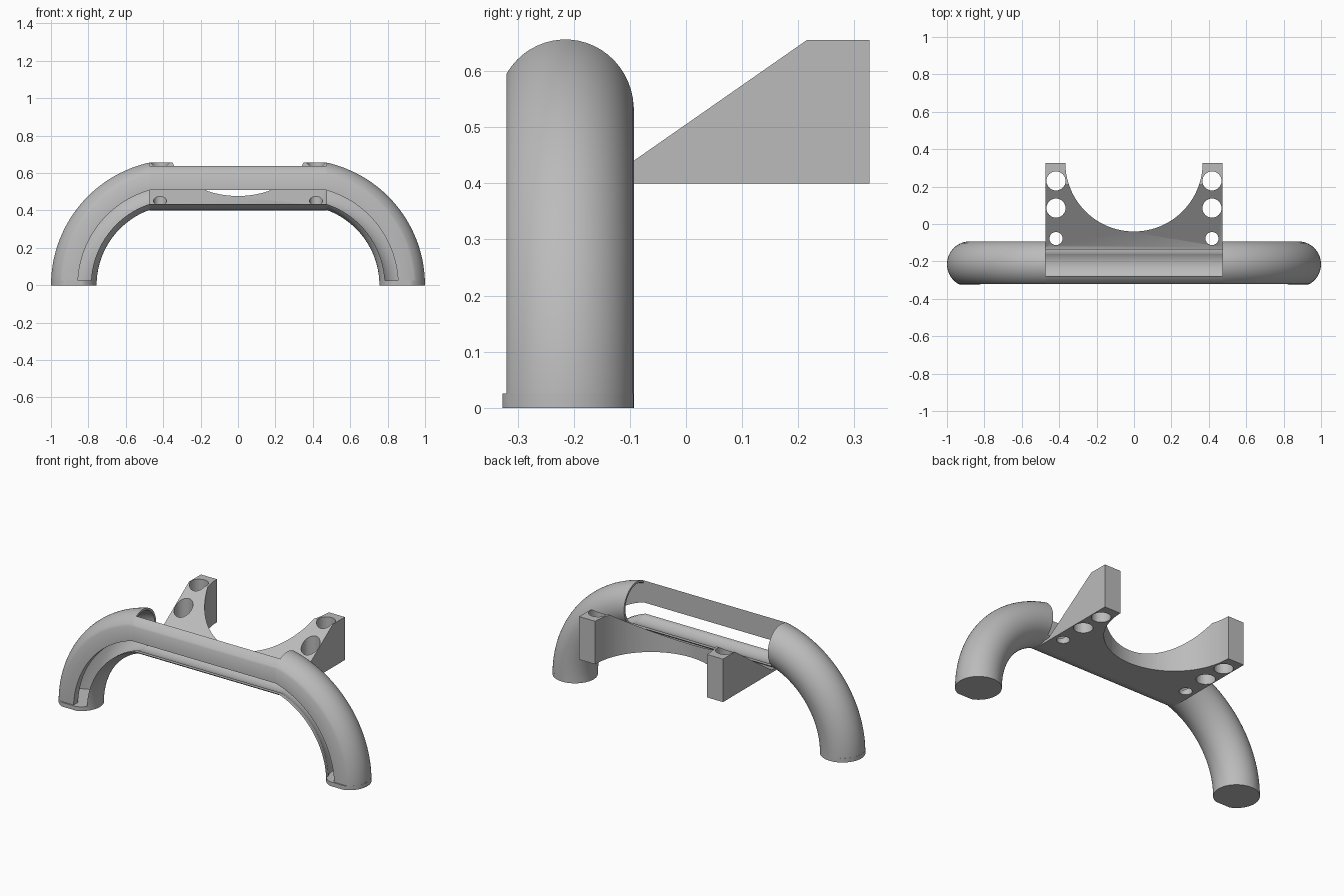
import bpy
import bmesh
from math import sin, cos, acos, asin, sqrt, pi

cube = bpy.data.objects.get("Cube")
if cube:
    bpy.data.objects.remove(cube)

grey = bpy.data.materials.new("plain_grey")
grey.use_nodes = True
grey.diffuse_color = (0.5, 0.5, 0.5, 1)
grey.node_tree.nodes["Principled BSDF"].inputs["Base Color"].default_value = (0.5, 0.5, 0.5, 1)

BEND_X, BEND_R = 0.328, 0.55      # centre and radius of each bent end
TUBE_Y, TUBE_R, BORE_R = -0.215, 0.122, 0.109
FRONT, FRONT_BACK = -0.32, -0.278  # flat front wall
SLOT_TOP, SLOT_LOW = -0.022, -0.092
HALF = 0.472                       # half width of the straight middle


def loft(name, rings, angle=0.6):
    """Skin a list of closed rings and cap both ends."""
    bm = bmesh.new()
    rows = [[bm.verts.new(p) for p in ring] for ring in rings]
    n = len(rows[0])
    for a, b in zip(rows, rows[1:]):
        for j in range(n):
            k = (j + 1) % n
            bm.faces.new((a[j], a[k], b[k], b[j]))
    bm.faces.new(rows[0])
    bm.faces.new(rows[-1][::-1])
    bmesh.ops.recalc_face_normals(bm, faces=bm.faces)
    mesh = bpy.data.meshes.new(name)
    bm.to_mesh(mesh)
    bm.free()
    ob = bpy.data.objects.new(name, mesh)
    bpy.context.collection.objects.link(ob)
    mesh.materials.append(grey)
    smooth(ob, angle)
    return ob


def smooth(ob, angle=0.6):
    bpy.ops.object.select_all(action='DESELECT')
    bpy.context.view_layer.objects.active = ob
    ob.select_set(True)
    bpy.ops.object.shade_smooth_by_angle(angle=angle)


def mirror(ob):
    ob.modifiers.new("mirror", 'MIRROR').use_axis[0] = True


def arc(radius, start, end, n):
    """Arc in the tube section: (radial offset, y); angle 0 is outward, pi/2 is back."""
    return [(radius * cos(start + (end - start) * i / n),
             TUBE_Y + radius * sin(start + (end - start) * i / n)) for i in range(n + 1)]


def straight_z(offset):
    return sqrt((BEND_R + offset) ** 2 - (HALF - BEND_X) ** 2)


def straight(name, section):
    return loft(name, [[(x, y, straight_z(d)) for d, y in section] for x in (-HALF, HALF)])


# Bent hollow ends with a flat front and a slot along the inner side
front_a = asin((FRONT - TUBE_Y) / TUBE_R)
bore_a = asin((FRONT_BACK - TUBE_Y) / BORE_R)
low_out, low_in = acos(SLOT_LOW / TUBE_R), acos(SLOT_LOW / BORE_R)
section = [(SLOT_TOP, FRONT)]
section += arc(TUBE_R, front_a, 2 * pi - low_out, 40)
section += arc(BORE_R, 2 * pi - low_in, bore_a, 40)
section += [(SLOT_TOP, FRONT_BACK)]
STEPS = 32
rings = []
for i in range(STEPS + 1):
    ring = []
    for d, y in section:
        r = BEND_R + d
        a = acos((HALF - BEND_X) / r) * i / STEPS
        ring.append((BEND_X + r * cos(a), y, r * sin(a)))
    rings.append(ring)
mirror(loft("bent_ends", rings))

# Closing caps at the feet
disc = [(BEND_X + BEND_R + d, max(y, -0.327)) for d, y in arc(TUBE_R, 0, 2 * pi, 64)[:-1]]
mirror(loft("foot_caps", [[(x, y, z) for x, y in disc] for z in (0, 0.025)]))

# Straight front bar and the trough below it
bar_back = asin((FRONT_BACK - TUBE_Y) / TUBE_R)
straight("front_bar", [(SLOT_TOP, FRONT)] + arc(TUBE_R, front_a, bar_back, 8)
         + [(SLOT_TOP, FRONT_BACK)])
straight("lower_trough", arc(TUBE_R, low_out, 2 * pi - low_out, 20)
         + arc(BORE_R, 2 * pi - low_in, low_in, 20))

# Rear wedge bracket
side = [(0.327, 0.4), (0.327, 0.655), (0.215, 0.655), (-0.125, 0.418),
        (TUBE_Y, 0.408), (TUBE_Y, 0.4)]
bracket = loft("rear_bracket", [[(x, y, z) for y, z in side] for x in (-HALF, HALF)])


def bore(name, x, y, radius, sides):
    """Cut a vertical round hole through the bracket."""
    bpy.ops.mesh.primitive_cylinder_add(vertices=sides, radius=radius, depth=1,
                                        location=(x, y, 0.5))
    cutter = bpy.context.object
    cutter.name = name
    cutter.hide_render = True
    cut = bracket.modifiers.new(name, 'BOOLEAN')
    cut.operation, cut.object, cut.solver = 'DIFFERENCE', cutter, 'EXACT'
    bpy.context.view_layer.objects.active = bracket
    bpy.ops.object.modifier_apply(modifier=name)
    bpy.data.objects.remove(cutter)


# Large round cutout and three holes in each arm
bore("saddle_cutter", 0, 0.327, 0.367, 128)
for s in (-1, 1):
    for y, radius in ((0.23, 0.051), (0.085, 0.051), (-0.078, 0.035)):
        bore("hole_cutter", s * 0.417, y, radius, 32)
smooth(bracket, 0.5)
